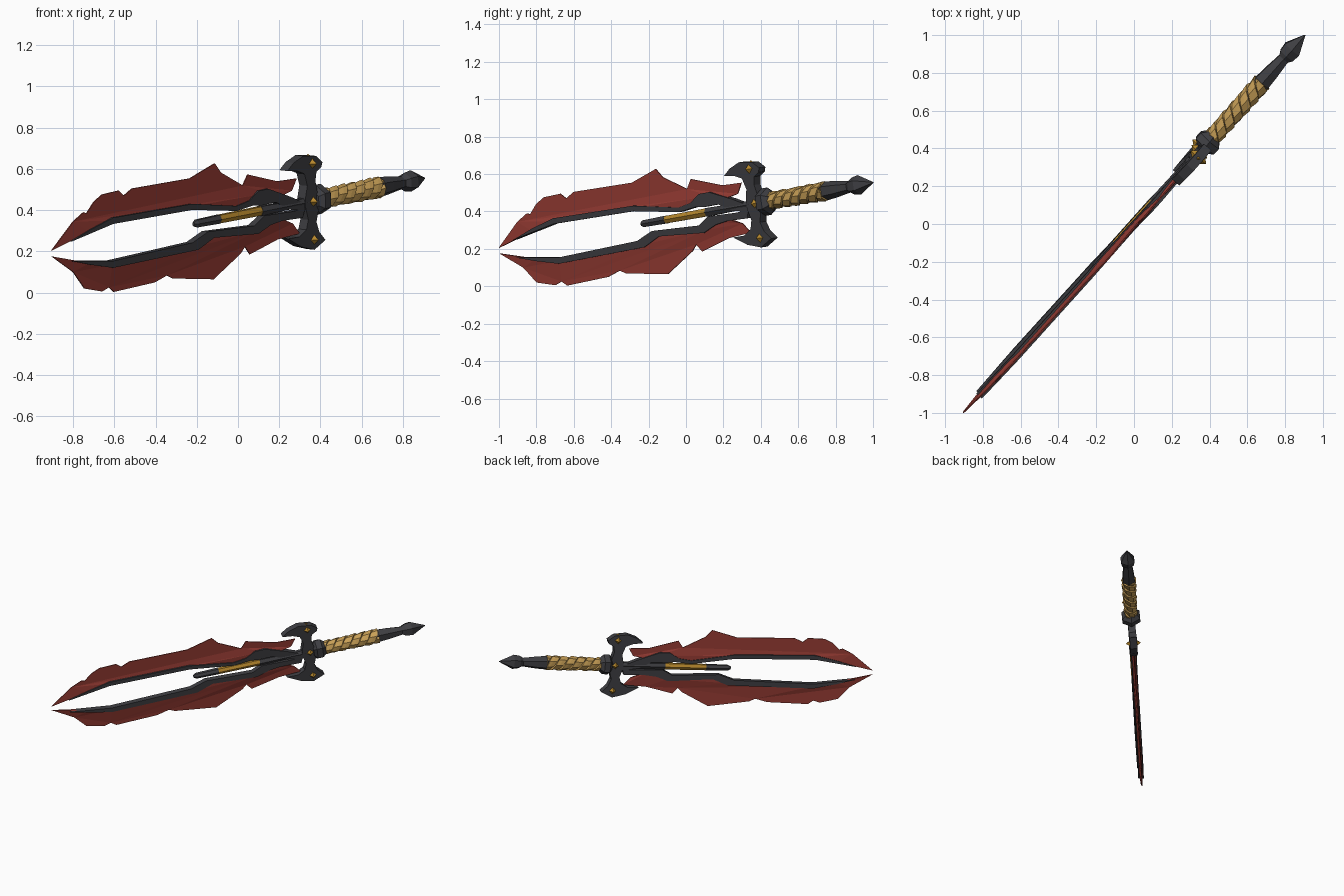
import bpy, bmesh, math
from mathutils import Vector, Matrix

if "Cube" in bpy.data.objects:
    bpy.data.objects.remove(bpy.data.objects["Cube"])

# Sword frame: U along the sword, V across the blades, W out of the flat side
U = Vector((1.81, 2.0, 0.359)).normalized()
V = Vector((-0.027, -0.158, 0.987))
V = (V - U * V.dot(U)).normalized()
W = U.cross(V)
C = Vector((0, 0, 0.3755))


def mat(name, rgb):
    m = bpy.data.materials.new(name)
    m.diffuse_color = (*rgb, 1)
    m.use_nodes = True
    m.node_tree.nodes["Principled BSDF"].inputs["Base Color"].default_value = m.diffuse_color
    return m


DARK = mat("dark_metal", (0.048, 0.048, 0.054))
RED = mat("red_blade", (0.31, 0.045, 0.034))
GOLD = mat("gold", (0.46, 0.24, 0.025))
WRAP = mat("grip_wrap", (0.58, 0.35, 0.095))


def at(u, v, w):
    return C + U * u + V * v + W * w


def on_plane(x, z):
    """Point of the sword's flat plane with the given x and z."""
    return Vector((x, -(W.x * x + W.z * (z - C.z)) / W.y, z))


def finish(name, bm, material):
    bmesh.ops.remove_doubles(bm, verts=bm.verts, dist=1e-5)
    bmesh.ops.recalc_face_normals(bm, faces=bm.faces)
    me = bpy.data.meshes.new(name)
    bm.to_mesh(me)
    bm.free()
    me.materials.append(material)
    ob = bpy.data.objects.new(name, me)
    bpy.context.collection.objects.link(ob)
    return ob


def plate(name, edge, back, t_edge, t_back, material):
    """Flat outline; half thickness t_edge on the first row, t_back on the second."""
    bm = bmesh.new()
    pts = [(p, t_edge) for p in edge] + [(p, t_back) for p in back]
    a = [bm.verts.new(on_plane(*p) + W * t) for p, t in pts]
    b = [bm.verts.new(on_plane(*p) - W * t) for p, t in pts]
    n = len(pts)
    caps = [bm.faces.new(a), bm.faces.new(b[::-1])]
    for i in range(n):
        j = (i + 1) % n
        bm.faces.new((a[j], a[i], b[i], b[j]))
    bm.normal_update()
    bmesh.ops.triangulate(bm, faces=caps, ngon_method='EAR_CLIP')
    return finish(name, bm, material)


def loft(name, rings, sides, material, phase=0.0):
    """Faceted solid along the sword axis; rings are (u, v radius, w radius)."""
    bm = bmesh.new()
    loops = []
    for u, rv, rw in rings:
        loops.append([bm.verts.new(at(u, rv * math.sin(a), rw * math.cos(a)))
                      for a in (phase + math.tau * k / sides for k in range(sides))])
    for p, q in zip(loops, loops[1:]):
        for k in range(sides):
            m = (k + 1) % sides
            bm.faces.new((p[k], p[m], q[m], q[k]))
    bm.faces.new(loops[0][::-1])
    bm.faces.new(loops[-1])
    return finish(name, bm, material)


# Red blades, thin at the jagged outer edge
plate("upper_blade",
      [(-.904, .205), (-.80, .345), (-.75, .39), (-.735, .385), (-.70, .44), (-.66, .476),
       (-.58, .495), (-.555, .47), (-.515, .505), (-.235, .554), (-.114, .627), (-.085, .583),
       (.022, .52), (.046, .573), (.19, .54), (.283, .554), (.26, .495)],
      [(.20, .47), (.133, .486), (.085, .476), (.04, .438), (-.02, .411), (-.235, .418),
       (-.62, .35), (-.73, .297)], 0.003, 0.014, RED)
plate("lower_blade",
      [(-.904, .176), (-.80, .10), (-.745, .02), (-.66, .006), (-.627, .026), (-.603, .004),
       (-.405, .05), (-.346, .084), (-.317, .069), (-.12, .065), (.012, .19), (.032, .224),
       (.056, .186), (.19, .258), (.298, .287), (.264, .336)],
      [(.20, .36), (.14, .345), (.085, .30), (-.13, .28), (-.205, .225), (-.62, .137),
       (-.73, .145)], 0.003, 0.014, RED)

# Dark trim along the inner edges, running into the guard
plate("upper_trim",
      [(-.82, .25), (-.73, .307), (-.62, .365), (-.235, .432), (-.02, .422), (.04, .447),
       (.085, .495), (.133, .505), (.24, .467), (.32, .43)],
      [(.31, .40), (.235, .405), (.17, .44), (.10, .425), (.06, .425), (-.02, .398),
       (-.235, .403), (-.62, .335)], 0.02, 0.02, DARK)
plate("lower_trim",
      [(-.82, .155), (-.62, .155), (-.235, .244), (-.16, .297), (.065, .326), (.115, .375),
       (.25, .395), (.31, .41)],
      [(.30, .365), (.20, .35), (.145, .33), (.085, .287), (-.13, .268), (-.206, .21),
       (-.62, .122), (-.73, .137)], 0.02, 0.02, DARK)

# Cross guard with hooked ends
plate("guard",
      [(.22, .592), (.25, .631), (.298, .665), (.361, .665), (.39, .636), (.385, .612),
       (.361, .588), (.356, .544), (.366, .49), (.385, .452), (.37, .394), (.361, .345),
       (.375, .297), (.405, .258), (.351, .21), (.288, .224), (.225, .263), (.279, .273),
       (.3125, .307), (.322, .355), (.308, .418), (.308, .462), (.317, .52), (.303, .578),
       (.269, .592)], [], 0.026, 0.026, DARK)

# Gold gems on the guard: pointed on both faces
for label, v in (("upper", 0.187), ("middle", 0.0), ("lower", -0.187)):
    u = 0.52
    bm = bmesh.new()
    rim = [bm.verts.new(at(u + du, v + dv, 0))
           for du, dv in ((0.045, 0), (0, 0.046), (-0.045, 0), (0, -0.046))]
    for w in (0.055, -0.055):
        tip = bm.verts.new(at(u, v, w))
        for k in range(4):
            bm.faces.new((rim[k], rim[(k + 1) % 4], tip))
    finish(label + "_gem", bm, GOLD)

# Centre spike: dark tip, gold middle, dark root
loft("spike_tip", [(-.325, .010, .008), (-.305, .021, .02), (-.143, .024, .024)], 6, DARK)
loft("spike_band", [(-.143, .023, .023), (.156, .025, .025)], 6, GOLD)
loft("spike_root", [(.156, .027, .027), (.40, .022, .024), (.60, .03, .03)], 6, DARK)

# Collar
loft("collar", [(.545, .045, .045), (.565, .074, .074), (.605, .074, .074), (.635, .045, .045)],
     6, DARK, math.pi / 6)

# Grip: dark core with a three-strand spiral wrap
G0, G1 = 0.615, 1.02
loft("grip_core", [(G0, .037, .037), (G1, .042, .042)], 8, DARK)
LEAD, SIDES, STARTS = 0.19, 8, 3
width = LEAD / STARTS
bm = bmesh.new()
for s in range(STARTS):
    rows = []
    for k in range(-SIDES, SIDES * 4):
        a = math.tau * (k / SIDES + s / STARTS)
        base = G0 + LEAD * k / SIDES
        row = []
        for f, r in ((0.0, .035), (0.04, .043), (0.5, .048), (0.93, .050), (0.97, .035)):
            u = min(max(base + f * width, G0), G1)
            grow = 1 + 0.1 * (u - G0) / (G1 - G0)
            row.append(at(u, r * grow * math.sin(a), r * grow * math.cos(a)))
        rows.append((base, row))
    for (b0, p), (b1, q) in zip(rows, rows[1:]):
        if b1 + width < G0 or b0 > G1:
            continue
        for i in range(4):
            quad = (p[i], p[i + 1], q[i + 1], q[i])
            bm.faces.new([bm.verts.new(c) for c in quad])
bmesh.ops.remove_doubles(bm, verts=bm.verts, dist=1e-5)
bmesh.ops.dissolve_degenerate(bm, dist=1e-4, edges=bm.edges)
finish("grip_wrap", bm, WRAP)

# Pommel: tapering neck and pointed knob
loft("pommel_neck", [(.995, .044, .044), (1.02, .050, .050), (1.09, .045, .045),
                     (1.17, .034, .036), (1.21, .030, .032)], 6, DARK, math.pi / 6)
loft("pommel_knob", [(1.185, .028, .030), (1.215, .046, .050), (1.26, .053, .056),
                     (1.361, .003, .003)], 6, DARK, math.pi / 6)
